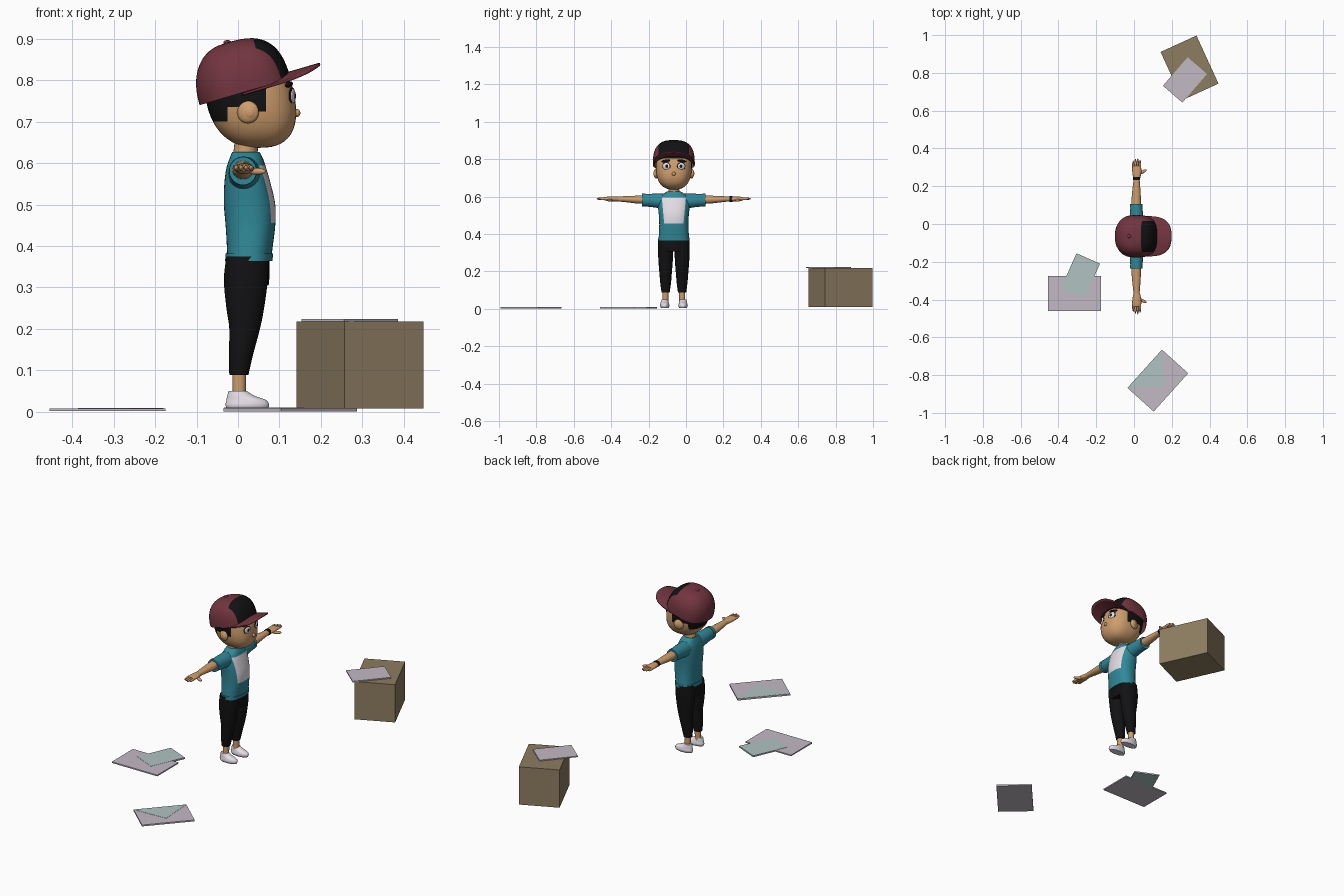
import bpy, bmesh, math
from mathutils import Vector, Matrix

old = bpy.data.objects.get("Cube")
if old:
    bpy.data.objects.remove(old, do_unlink=True)

MID = -0.065  # the figure's plane of symmetry in y


def material(name, rgb):
    m = bpy.data.materials.new(name)
    m.use_nodes = True
    m.diffuse_color = (*rgb, 1)
    m.node_tree.nodes["Principled BSDF"].inputs["Base Color"].default_value = (*rgb, 1)
    return m


skin = material("skin", (0.62, 0.34, 0.15))
teal = material("teal cloth", (0.03, 0.25, 0.32))
maroon = material("maroon cloth", (0.17, 0.035, 0.05))
black = material("black", (0.006, 0.006, 0.007))
white = material("white", (0.78, 0.73, 0.79))
paper = material("lilac paper", (0.55, 0.49, 0.55))
mint = material("mint paper", (0.44, 0.54, 0.54))
card = material("cardboard", (0.27, 0.205, 0.12))


def finish(name, bm, mats, cuts=(), rule=None, smooth=True):
    """Cut along planes, colour faces by rule, and make the object."""
    for co, no in cuts:
        bmesh.ops.bisect_plane(bm, geom=bm.verts[:] + bm.edges[:] + bm.faces[:],
                               plane_co=co, plane_no=no)
    bmesh.ops.recalc_face_normals(bm, faces=bm.faces[:])
    bm.normal_update()
    for f in bm.faces:
        f.smooth = smooth
        if rule:
            f.material_index = int(rule(f.calc_center_median(), f.normal))
    me = bpy.data.meshes.new(name)
    bm.to_mesh(me)
    bm.free()
    for m in mats:
        me.materials.append(m)
    ob = bpy.data.objects.new(name, me)
    bpy.context.collection.objects.link(ob)
    if smooth:
        me.set_sharp_from_angle(angle=math.radians(45))
    return ob


def loft(name, rings, axis, mats, segs=24, steps=4, power=2.0, **kw):
    """Smooth tube through rings of (x, y, z, half width, half depth)."""
    pts = [Vector(r) for r in rings]
    pts = [pts[0]] + pts + [pts[-1]]
    path = []
    for i in range(1, len(pts) - 2):
        p0, p1, p2, p3 = pts[i - 1:i + 3]
        for k in range(steps):
            t = k / steps
            path.append(p1 + 0.5 * t * ((p2 - p0) + t * ((2 * p0 - 5 * p1 + 4 * p2 - p3)
                                                        + t * (3 * p1 - p0 - 3 * p2 + p3))))
    path.append(pts[-1])
    u = Vector((1, 0, 0))
    v = Vector((0, 1, 0)) if axis == "z" else Vector((0, 0, 1))
    bm = bmesh.new()
    loops = []
    for p in path:
        loop = []
        for j in range(segs):
            a = 2 * math.pi * j / segs
            c, s = math.cos(a), math.sin(a)
            c, s = (math.copysign(abs(w) ** (2 / power), w) for w in (c, s))
            loop.append(bm.verts.new(Vector(p[:3]) + u * p[3] * c + v * p[4] * s))
        loops.append(loop)
    for a, b in zip(loops, loops[1:]):
        for j in range(segs):
            k = (j + 1) % segs
            bm.faces.new((a[j], a[k], b[k], b[j]))
    bm.faces.new(loops[0])
    bm.faces.new(loops[-1])
    return finish(name, bm, mats, **kw)


def upright(x0, x1, y, z, half):
    return ((x0 + x1) / 2, y, z, (x1 - x0) / 2, half)


def ball(name, loc, size, mat, turn=0.0, roll=0.0):
    bm = bmesh.new()
    bmesh.ops.create_uvsphere(bm, u_segments=24, v_segments=14, radius=1)
    m = (Matrix.Translation(loc) @ Matrix.Rotation(turn, 4, "Z") @ Matrix.Rotation(roll, 4, "X")
         @ Matrix.Diagonal((*size, 1)))
    bm.transform(m)
    return finish(name, bm, [mat])


# Head with painted hair
HEAD, N = Vector((0.028, MID, 0.765)), 2.5
RX, RY, RLOW, RTOP = 0.108, 0.096, 0.128, 0.10


def hair_rule(c, n):
    low = 0.70 if c.x < -0.025 else 0.735 if c.x < 0.045 else 0.725
    return c.x < 0.068 and c.z > low


bm = bmesh.new()
bmesh.ops.create_uvsphere(bm, u_segments=48, v_segments=32, radius=1)
for v in bm.verts:
    d = v.co / sum(abs(w) ** N for w in v.co) ** (1 / N)
    v.co = HEAD + Vector((d.x * RX - 0.022 * d.z, d.y * RY, d.z * (RTOP if d.z > 0 else RLOW)))
cuts = [((x, 0, 0), (1, 0, 0)) for x in (-0.025, 0.045, 0.068)]
cuts += [((0, 0, z), (0, 0, 1)) for z in (0.70, 0.725, 0.735)]
finish("head", bm, [skin, black], cuts, hair_rule)


def face_point(dy, z):
    h = (z - HEAD.z) / (RTOP if z > HEAD.z else RLOW)
    f = (1 - abs(h) ** N - abs(dy / RY) ** N) ** (1 / N)
    return Vector((HEAD.x + RX * f - 0.022 * h, MID + dy, z))


# Face details
for side, s in (("left", 1), ("right", -1)):
    turn = s * 0.28
    p = face_point(s * 0.04, 0.762)
    out = Vector((math.cos(turn), math.sin(turn), 0))
    ball(side + "_eye_rim", p - out * 0.001, (0.005, 0.023, 0.021), black, turn)
    ball(side + "_eye", p, (0.006, 0.020, 0.018), white, turn)
    ball(side + "_pupil", p + out * 0.003 - Vector((0, s * 0.003, 0)),
         (0.005, 0.010, 0.011), black, turn)
    ball(side + "_eyebrow", face_point(s * 0.043, 0.79), (0.007, 0.025, 0.007), black, turn, -s * 0.12)
    ball(side + "_ear", (0.024, MID + s * 0.094, 0.723), (0.027, 0.013, 0.027), skin, s * 0.25)
    ball(side + "_ear_hollow", (0.027, MID + s * 0.101, 0.723), (0.016, 0.008, 0.017), skin, s * 0.25)
ball("nose", face_point(0, 0.721) + Vector((0.001, 0, 0)), (0.009, 0.010, 0.010), skin)

# Cap, built level and then tilted back
tilt = Matrix.Translation((0.01, MID, 0.77)) @ Matrix.Rotation(-0.285, 4, "Y")
bm = bmesh.new()
bmesh.ops.create_uvsphere(bm, u_segments=48, v_segments=32, radius=1)
bmesh.ops.bisect_plane(bm, geom=bm.verts[:] + bm.edges[:] + bm.faces[:], plane_co=(0, 0, 0),
                       plane_no=(0, 0, -1), clear_outer=True)
for v in bm.verts:
    n = 2.8 if v.co.x > 0 else 2.3 + 0.5 * (1 + v.co.x) ** 2
    d = v.co / sum(abs(w) ** n for w in v.co) ** (1 / n)
    v.co = Vector((d.x * (0.122 if d.x > 0 else 0.107), d.y * 0.112, d.z * 0.126))
cuts = [((0.062, 0, 0), (1, 0, 0))] + [((0, y, 0), (0, 1, 0)) for y in (-0.082, 0.082)]
finish("cap_crown", bm, [maroon, black], cuts,
       lambda c, n: c.x > 0.062 and abs(c.y) < 0.082).matrix_world = tilt
ball("cap_button", tilt @ Vector((0, 0, 0.126)), (0.010, 0.010, 0.006), maroon)

# Brim: a curved crescent with drooping sides
bm = bmesh.new()
grid = []
for i in range(25):
    a = math.pi * (i / 24 - 0.5)
    y = math.copysign(abs(math.sin(a)) ** 0.8, a)
    row = []
    for k in range(7):
        t = k / 6
        inner = 0.112 * abs(math.cos(a)) ** 0.8
        outer = 0.04 + 0.16 * abs(math.cos(a)) ** 0.6
        x = inner + (outer - inner) * t
        row.append(bm.verts.new((x, y * 0.106, 0.014 - 0.018 * y * y)))
    grid.append(row)
for a, b in zip(grid, grid[1:]):
    for k in range(6):
        bm.faces.new((a[k], a[k + 1], b[k + 1], b[k]))
brim = finish("cap_brim", bm, [maroon])
brim.matrix_world = tilt
mod = brim.modifiers.new("thickness", "SOLIDIFY")
mod.thickness = 0.006
mod.offset = 0

# Neck and shirt with front panel
loft("neck", [(0.016, MID, 0.60, 0.030, 0.030), (0.022, MID, 0.67, 0.028, 0.028)], "z", [skin])
body = [(-0.028, 0.080, 0.365, 0.082), (-0.027, 0.084, 0.40, 0.080), (-0.030, 0.090, 0.45, 0.078),
        (-0.034, 0.090, 0.50, 0.080), (-0.033, 0.079, 0.55, 0.085), (-0.028, 0.068, 0.588, 0.080),
        (-0.020, 0.060, 0.612, 0.060), (-0.014, 0.052, 0.627, 0.036)]
cuts = [((0, 0, 0.455), (0, 0, 1)), ((0, 0, 0.594), (0, 0, 1))]
cuts += [((0, MID + s * 0.058, 0.525), (0, s, -0.09)) for s in (1, -1)]
loft("shirt", [upright(a, b, MID, z, h) for a, b, z, h in body], "z", [teal, white],
     segs=40, power=2.4, cuts=cuts,
     rule=lambda c, n: n.x > 0 and 0.455 < c.z < 0.594
     and abs(c.y - MID) < 0.058 + 0.09 * (c.z - 0.525))
loft("shirt_hem", [upright(-0.031, 0.083, MID, 0.364, 0.084), upright(-0.030, 0.085, MID, 0.382, 0.083)],
     "z", [teal], segs=40, power=2.4)
loft("hips", [upright(-0.030, 0.074, MID, 0.305, 0.060), upright(-0.030, 0.076, MID, 0.33, 0.080),
              upright(-0.026, 0.076, MID, 0.385, 0.078)], "z", [black], power=2.4)

# Limbs, one set for each side
trouser = [(-0.028, 0.074, 0.375, 0.040), (-0.034, 0.072, 0.318, 0.041), (-0.028, 0.063, 0.25, 0.038),
           (-0.021, 0.053, 0.20, 0.034), (-0.022, 0.037, 0.14, 0.029), (-0.021, 0.025, 0.088, 0.022)]
shoe = [(-0.025, 0.070, 0.004, 0.020), (-0.030, 0.075, 0.015, 0.025), (-0.028, 0.068, 0.028, 0.023),
        (-0.026, 0.040, 0.038, 0.020), (-0.023, 0.021, 0.050, 0.017)]
for side, s in (("left", 1), ("right", -1)):
    def along(rows):
        return [(x, MID + s * d, z, a, b) for d, x, z, a, b in rows]

    loft(side + "_trouser_leg", [upright(a, b, MID + s * 0.044, z, h) for a, b, z, h in trouser],
         "z", [black])
    loft(side + "_ankle", [(0.003, MID + s * 0.045, 0.035, 0.016, 0.016),
                           (0.003, MID + s * 0.044, 0.10, 0.017, 0.016)], "z", [skin])
    loft(side + "_shoe", [upright(a, b, MID + s * 0.049, z, h) for a, b, z, h in shoe], "z", [white])
    loft(side + "_sleeve", along([(0.04, 0.016, 0.572, 0.040, 0.044), (0.10, 0.014, 0.578, 0.036, 0.037),
                                  (0.166, 0.012, 0.581, 0.031, 0.033)]), "y", [teal])
    loft(side + "_sleeve_cuff", along([(0.152, 0.012, 0.581, 0.034, 0.035),
                                       (0.170, 0.012, 0.581, 0.033, 0.034)]), "y", [teal])
    loft(side + "_arm", along([(0.15, 0.012, 0.583, 0.026, 0.023), (0.21, 0.012, 0.584, 0.024, 0.020),
                               (0.26, 0.013, 0.586, 0.020, 0.016), (0.31, 0.014, 0.587, 0.015, 0.012)]),
         "y", [skin])
    loft(side + "_palm", along([(0.295, 0.014, 0.587, 0.015, 0.012), (0.33, 0.015, 0.587, 0.023, 0.013),
                                (0.365, 0.014, 0.588, 0.024, 0.010), (0.372, 0.014, 0.588, 0.021, 0.007)]),
         "y", [skin])
    for i, tip in enumerate((0.400, 0.409, 0.413, 0.405)):
        x = -0.004 + 0.012 * i
        ball(f"{side}_finger_{i + 1}", (x, MID + s * (tip - 0.029), 0.588), (0.006, 0.029, 0.007), skin)
    ball(side + "_thumb", (0.046, MID + s * 0.341, 0.580), (0.024, 0.008, 0.008), skin, s * 0.5)
loft("wrist_band", [(0.014, MID + d, 0.587, 0.019, 0.016) for d in (0.298, 0.314)], "y", [black])


# Box and mail
def slab(name, centre, size, angle, mat):
    bm = bmesh.new()
    bmesh.ops.create_cube(bm, size=1)
    bm.transform(Matrix.Translation(centre) @ Matrix.Rotation(math.radians(angle), 4, "Z")
                 @ Matrix.Diagonal((*size, 1)))
    return finish(name, bm, [mat], smooth=False)


slab("cardboard_box", (0.294, 0.827, 0.113), (0.209, 0.28, 0.21), 24.6, card)
slab("small_envelope_on_box", (0.27, 0.763, 0.221), (0.20, 0.136, 0.006), 49.2, paper)
slab("large_envelope", (-0.315, -0.367, 0.0045), (0.28, 0.186, 0.007), 0, paper)
slab("small_mint_envelope", (-0.283, -0.274, 0.005), (0.136, 0.20, 0.008), -24, mint)
slab("flap_envelope", (0.126, -0.829, 0.0045), (0.273, 0.187, 0.008), 48, paper)
bm = bmesh.new()
turn = Matrix.Translation((0.126, -0.829, 0)) @ Matrix.Rotation(math.radians(48), 4, "Z")
flap = bm.faces.new([bm.verts.new(turn @ Vector(p)) for p in
                     ((-0.136, 0.093, 0.009), (0, -0.045, 0.009), (0.136, 0.093, 0.009))])
up = bmesh.ops.extrude_face_region(bm, geom=[flap])["geom"]
bmesh.ops.translate(bm, vec=(0, 0, 0.001), verts=[g for g in up if isinstance(g, bmesh.types.BMVert)])
finish("envelope_flap", bm, [mint], smooth=False)
